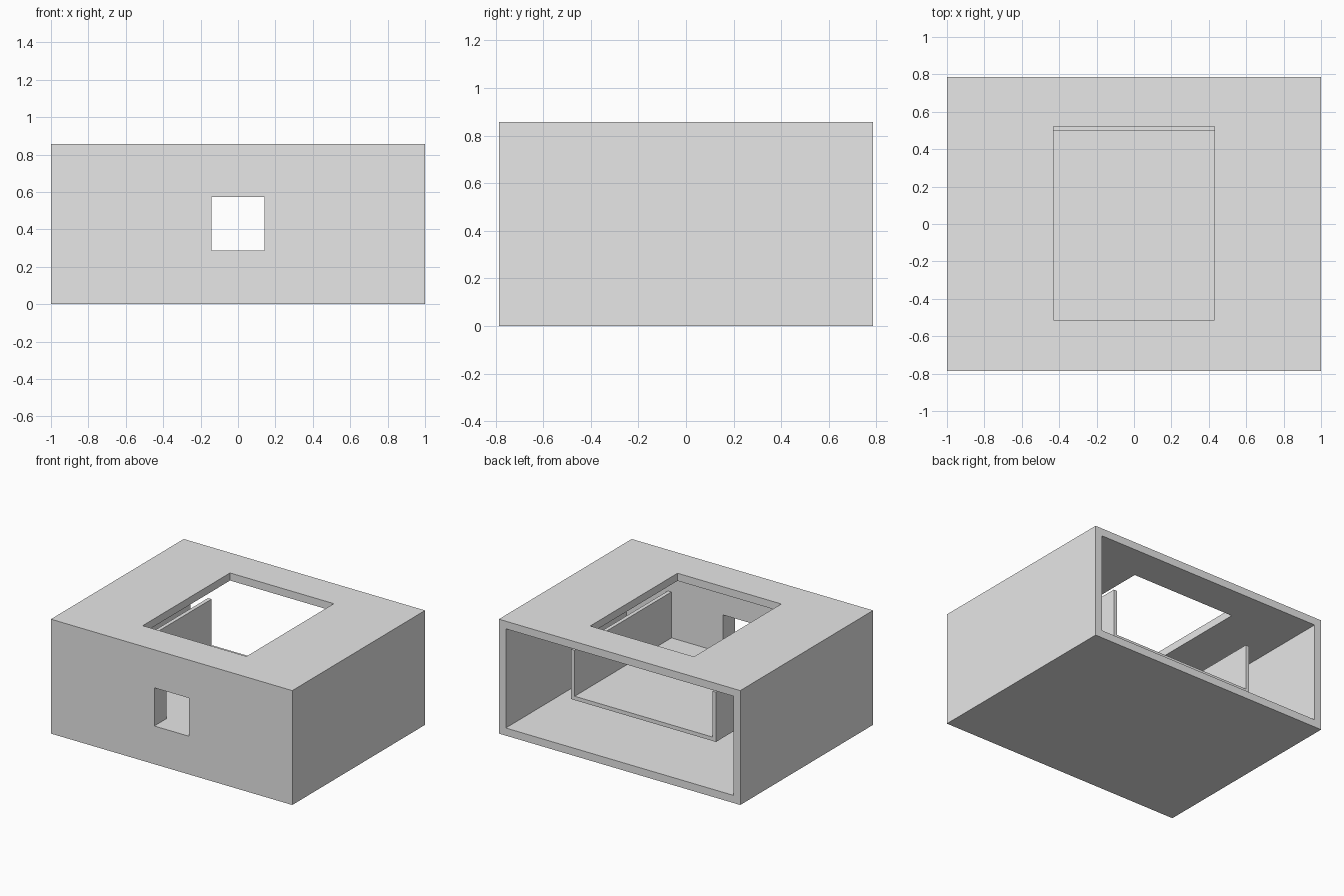
import bpy
import bmesh
from mathutils import Matrix, Vector

cube = bpy.data.objects.get("Cube")
if cube:
    bpy.data.objects.remove(cube, do_unlink=True)

GREY = (0.8, 0.8, 0.8, 1.0)
material = bpy.data.materials.new("plain grey")
material.use_nodes = True
material.diffuse_color = GREY
material.node_tree.nodes["Principled BSDF"].inputs["Base Color"].default_value = GREY

W, D, H = 1.0, 0.786, 0.857    # half width, half depth, height
WALL = 0.057                   # side, floor and roof thickness
INNER_FRONT = -0.643           # inner face of the thick front wall


def box(name, low, high):
    """Axis-aligned box between two corners."""
    low, high = Vector(low), Vector(high)
    bm = bmesh.new()
    bmesh.ops.create_cube(bm, size=1, matrix=Matrix.Translation((low + high) / 2)
                          @ Matrix.Diagonal((high - low).to_4d()))
    mesh = bpy.data.meshes.new(name)
    bm.to_mesh(mesh)
    bm.free()
    mesh.materials.append(material)
    obj = bpy.data.objects.new(name, mesh)
    bpy.context.collection.objects.link(obj)
    return obj


def cut(target, name, low, high):
    """Subtract a hidden box from the target."""
    cutter = box(name, low, high)
    cutter.hide_render = True
    cutter.hide_set(True)
    cutter.display_type = 'WIRE'
    mod = target.modifiers.new(name, 'BOOLEAN')
    mod.operation = 'DIFFERENCE'
    mod.solver = 'EXACT'
    mod.object = cutter
    bpy.context.view_layer.objects.active = target
    bpy.ops.object.modifier_apply(modifier=name)
    bpy.data.objects.remove(cutter, do_unlink=True)


# Housing: open at the back, with a roof opening and a front window
housing = box("housing", (-W, -D, 0), (W, D, H))
cut(housing, "cavity", (WALL - W, INNER_FRONT, WALL), (W - WALL, D + 0.1, H - WALL))
cut(housing, "roof_opening", (-0.43, -0.514, H - 0.2), (0.43, 0.52, H + 0.1))
cut(housing, "front_window", (-0.143, -D - 0.1, 0.286), (0.143, INNER_FRONT + 0.1, 0.572))

# Tray: thin U-shaped channel fixed to the inside of the front wall
tray = box("tray", (-0.6, INNER_FRONT, 0.257), (0.6, 0.502, 0.63))
cut(tray, "tray_hollow", (-0.571, INNER_FRONT - 0.1, 0.286), (0.571, 0.6, 0.8))
